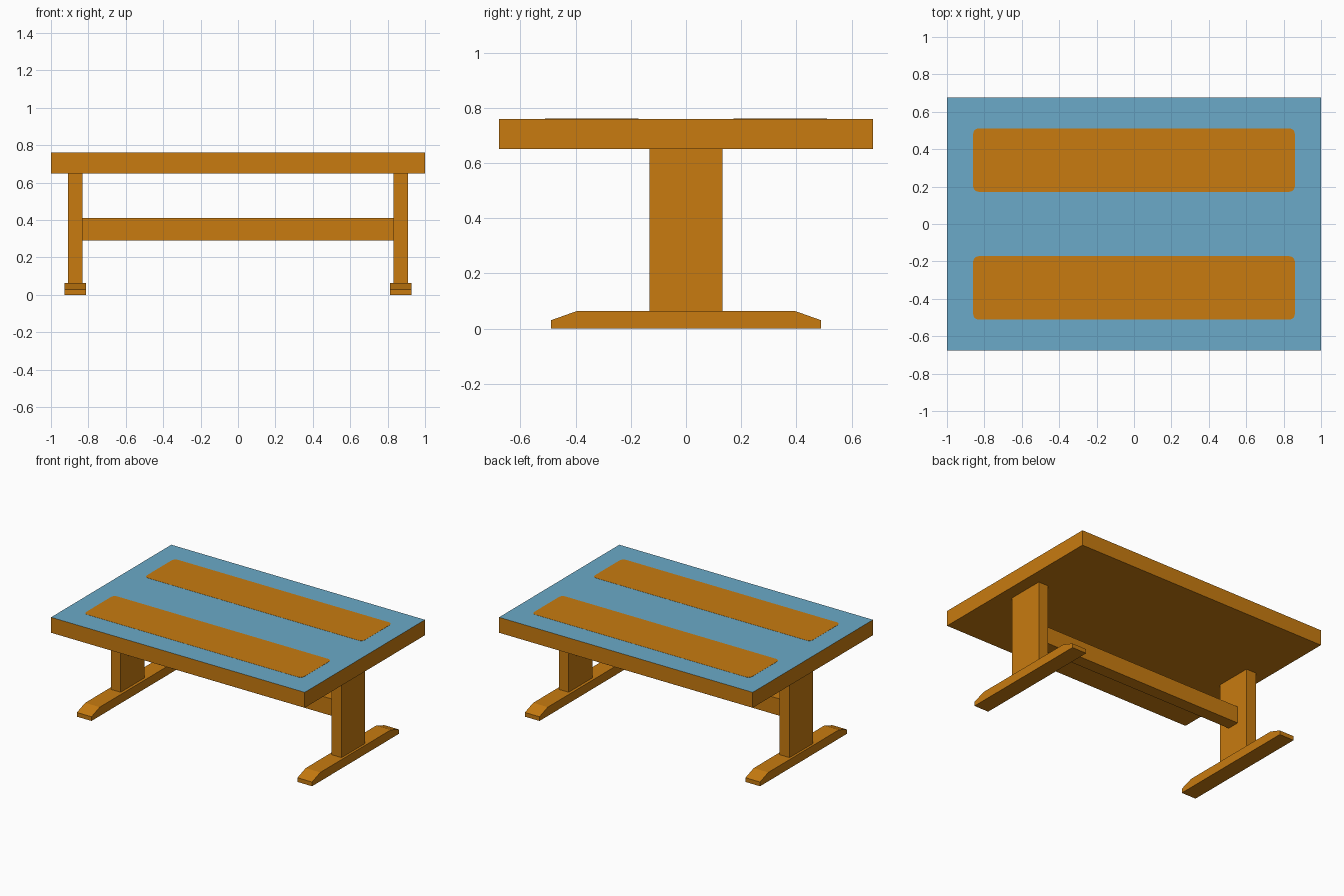
import bpy, bmesh, math

if "Cube" in bpy.data.objects:
    bpy.data.objects.remove(bpy.data.objects["Cube"])


def material(name, rgb):
    m = bpy.data.materials.new(name)
    m.diffuse_color = (*rgb, 1)
    m.use_nodes = True
    m.node_tree.nodes["Principled BSDF"].inputs["Base Color"].default_value = m.diffuse_color
    return m


WOOD = material("orange wood", (0.578, 0.198, 0.005))
BLUE = material("blue paint", (0.147, 0.402, 0.578))


def prism(name, outline, axis, lo, hi, mats=(WOOD,)):
    """Extrude a 2D outline along x (outline = y,z) or z (outline = x,y)."""
    place = (lambda a, b, t: (t, a, b)) if axis == "x" else (lambda a, b, t: (a, b, t))
    bm = bmesh.new()
    face = bm.faces.new([bm.verts.new(place(a, b, lo)) for a, b in outline])
    ext = bmesh.ops.extrude_face_region(bm, geom=[face])
    moved = [g for g in ext["geom"] if isinstance(g, bmesh.types.BMVert)]
    bmesh.ops.translate(bm, verts=moved, vec=place(0, 0, hi - lo))
    bmesh.ops.recalc_face_normals(bm, faces=bm.faces)
    mesh = bpy.data.meshes.new(name)
    bm.to_mesh(mesh)
    bm.free()
    for m in mats:
        mesh.materials.append(m)
    obj = bpy.data.objects.new(name, mesh)
    bpy.context.collection.objects.link(obj)
    return obj


def rect(a0, a1, b0, b1):
    return [(a0, b0), (a1, b0), (a1, b1), (a0, b1)]


def rounded_rect(a0, a1, b0, b1, r, steps=5):
    pts = []
    corners = [(a1 - r, b1 - r), (a0 + r, b1 - r), (a0 + r, b0 + r), (a1 - r, b0 + r)]
    for i, (ca, cb) in enumerate(corners):
        for k in range(steps + 1):
            t = math.pi / 2 * (i + k / steps)
            pts.append((ca + r * math.cos(t), cb + r * math.sin(t)))
    return pts


# Table top: wooden slab with a blue upper face
top = prism("table_top", rect(-1, 1, -0.677, 0.677), "z", 0.65, 0.76, (WOOD, BLUE))
for p in top.data.polygons:
    p.material_index = 1 if p.normal.z > 0.5 else 0

# Two thin wooden panels showing on the blue surface
for name, y0, y1 in (("front_panel", -0.511, -0.172), ("back_panel", 0.172, 0.511)):
    prism(name, rounded_rect(-0.86, 0.86, y0, y1, 0.03), "z", 0.759, 0.761)

# Legs and feet with sloped ends, on both sides
foot = [(-0.49, 0), (0.49, 0), (0.49, 0.03), (0.397, 0.063), (-0.397, 0.063), (-0.49, 0.03)]
for side, s in (("left", -1), ("right", 1)):
    x0, x1 = sorted((s * 0.832, s * 0.91))
    prism(side + "_leg", rect(-0.133, 0.133, 0.063, 0.65), "x", x0, x1)
    x0, x1 = sorted((s * 0.812, s * 0.927))
    prism(side + "_foot", foot, "x", x0, x1)

# Stretcher beam joining the legs
prism("stretcher", rect(-0.045, 0.045, 0.29, 0.41), "x", -0.832, 0.832)
